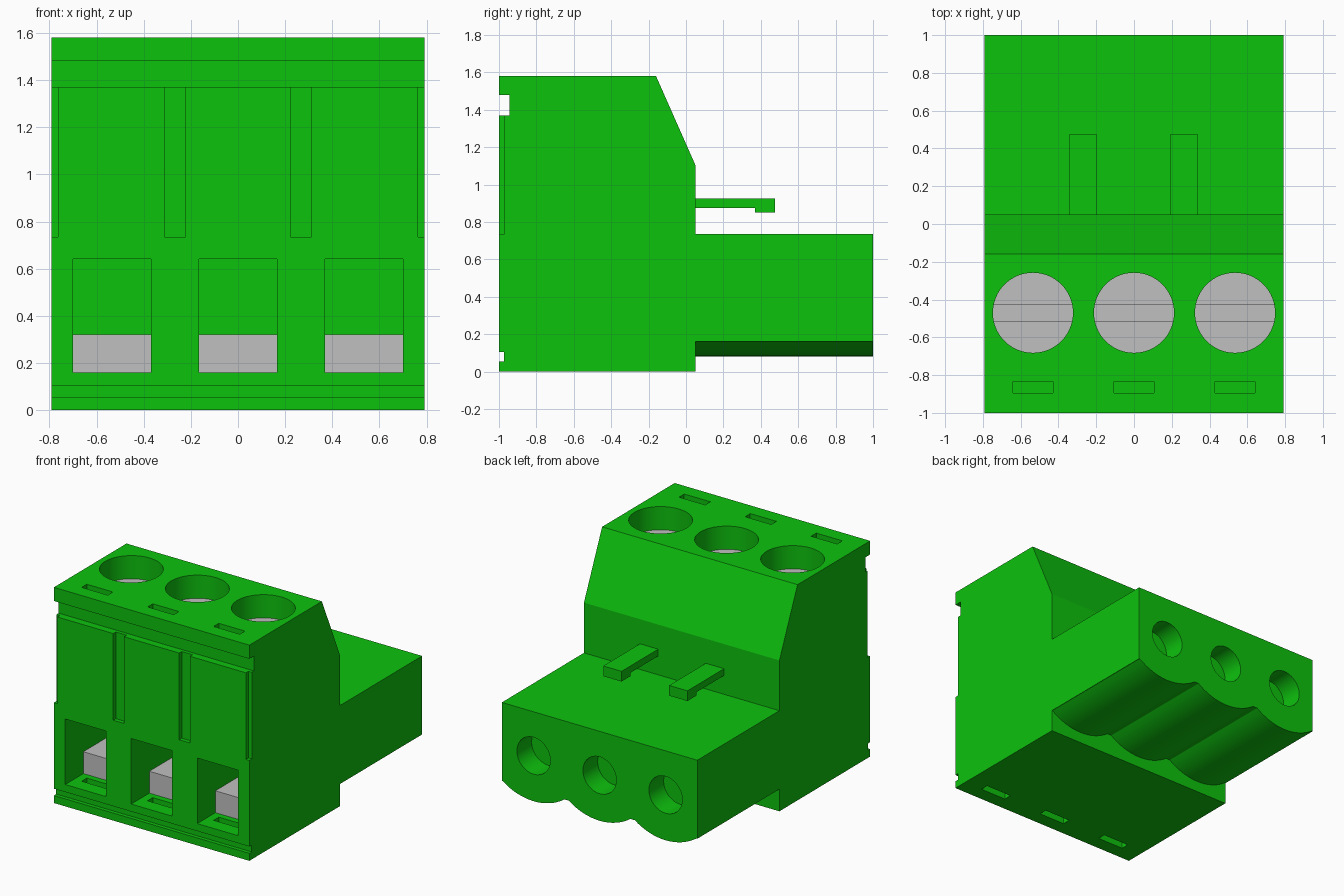
import bpy, bmesh, math
from mathutils import Matrix, Vector

if "Cube" in bpy.data.objects:
    bpy.data.objects.remove(bpy.data.objects["Cube"])

PITCH = 0.535
HALF_W = 0.792
POLES = [-PITCH, 0, PITCH]


def material(name, color):
    m = bpy.data.materials.new(name)
    m.use_nodes = True
    m.diffuse_color = color
    m.node_tree.nodes["Principled BSDF"].inputs["Base Color"].default_value = color
    return m


GREEN = material("green plastic", (0.0043, 0.54, 0.0043, 1))
GREY = material("grey metal", (0.53, 0.53, 0.53, 1))


def finish(bm, name, mat):
    bmesh.ops.recalc_face_normals(bm, faces=bm.faces)
    me = bpy.data.meshes.new(name)
    bm.to_mesh(me)
    bm.free()
    me.materials.append(mat)
    ob = bpy.data.objects.new(name, me)
    bpy.context.collection.objects.link(ob)
    return ob


def box(name, x, y, z, mat=GREEN):
    """Box from (min, max) pairs."""
    bm = bmesh.new()
    bmesh.ops.create_cube(bm, size=1)
    for v in bm.verts:
        v.co = [(a + b) / 2 + c * (b - a) for (a, b), c in zip((x, y, z), v.co)]
    return finish(bm, name, mat)


def cylinder(name, center, radius, depth, axis="Z", mat=GREEN):
    bm = bmesh.new()
    rot = Matrix.Rotation(math.pi / 2, 4, "X") if axis == "Y" else Matrix()
    bmesh.ops.create_cone(bm, cap_ends=True, segments=64, radius1=radius, radius2=radius,
                          depth=depth, matrix=Matrix.Translation(center) @ rot)
    return finish(bm, name, mat)


def extrude(name, points, offset):
    bm = bmesh.new()
    face = bm.faces.new([bm.verts.new(p) for p in points])
    geom = bmesh.ops.extrude_face_region(bm, geom=[face])["geom"]
    moved = [g for g in geom if isinstance(g, bmesh.types.BMVert)]
    bmesh.ops.translate(bm, verts=moved, vec=Vector(offset))
    return finish(bm, name, GREEN)


def cut(ob, cutters):
    """Subtract the cutters from the object and remove them."""
    for c in cutters:
        c.hide_render = True
        mod = ob.modifiers.new("cut", "BOOLEAN")
        mod.operation, mod.solver, mod.object = "DIFFERENCE", "EXACT", c
    graph = bpy.context.evaluated_depsgraph_get()
    me = bpy.data.meshes.new_from_object(ob.evaluated_get(graph))
    ob.modifiers.clear()
    ob.data = me
    for c in cutters:
        bpy.data.objects.remove(c)


def smooth(ob):
    bpy.ops.object.select_all(action="DESELECT")
    ob.select_set(True)
    bpy.context.view_layer.objects.active = ob
    bpy.ops.object.shade_smooth_by_angle(angle=math.radians(20))


# Main housing: side profile swept across the width
profile = [(-1, 0), (0.05, 0), (0.05, 1.105), (-0.16, 1.58), (-1, 1.58)]
housing = extrude("housing", [(-HALF_W, y, z) for y, z in profile], (2 * HALF_W, 0, 0))

# Horizontal front grooves, then the vertical ones between the poles
cutters = [box("cutter", (-1, 1), (-1.1, -0.945), (1.37, 1.48)),
           box("cutter", (-1, 1), (-1.1, -0.973), (0.055, 0.105))]
for i in range(4):
    x = (i - 1.5) * PITCH
    w = 0.044 if i in (1, 2) else 0.038
    cutters.append(box("cutter", (x - w, x + w), (-1.1, -0.97), (0.735, 1.4)))

# Wire openings, screw wells, and label and floor slots
for x in POLES:
    slot_x, slot_y = (x - 0.106, x + 0.106), (-0.895, -0.835)
    cutters += [
        box("cutter", (x - 0.165, x + 0.165), (-1.1, -0.2), (0.16, 0.64)),
        box("cutter", slot_x, slot_y, (1.52, 1.7)),
        box("cutter", slot_x, slot_y, (-0.1, 0.05)),
        box("cutter", slot_x, slot_y, (0.1, 0.3)),
        cylinder("cutter", (x, -0.47, 1.6), 0.212, 0.6),
    ]
cut(housing, cutters)
smooth(housing)

# Rear plug: flat top, scalloped underside
radius, half = 0.43, 0.25
drop = radius - math.sqrt(radius ** 2 - half ** 2)
sweep = math.asin(half / radius)
outline = [(HALF_W, 0.162), (HALF_W, 0.737), (-HALF_W, 0.737), (-HALF_W, 0.162)]
for x in POLES:
    for i in range(17):
        a = sweep * (i / 8 - 1)
        outline.append((x + radius * math.sin(a), 0.162 + radius - drop - radius * math.cos(a)))
plug = extrude("rear_plug", [(x, 0.05, z) for x, z in outline], (0, 0.95, 0))
cut(plug, [cylinder("cutter", (x, 1, 0.415), 0.135, 0.34, "Y") for x in POLES])
smooth(plug)

# Slotted clamp screws and wire clamps
for n, x in enumerate(POLES, 1):
    screw = cylinder(f"clamp_screw_{n}", (x, -0.47, 1.355), 0.212, 0.11, mat=GREY)
    cut(screw, [box("cutter", (x - 0.3, x + 0.3), (-0.515, -0.43), (1.35, 1.5))])
    smooth(screw)
    box(f"wire_clamp_{n}", (x - 0.165, x + 0.165), (-0.79, -0.2), (0.16, 0.32), GREY)

# Hooked latches above the plug
hook = [(0.05, 0.875), (0.37, 0.875), (0.37, 0.85), (0.475, 0.85), (0.475, 0.925), (0.05, 0.925)]
for name, x in (("right_latch", -0.27), ("left_latch", 0.264)):
    extrude(name, [(x - 0.074, y, z) for y, z in hook], (0.148, 0, 0))
